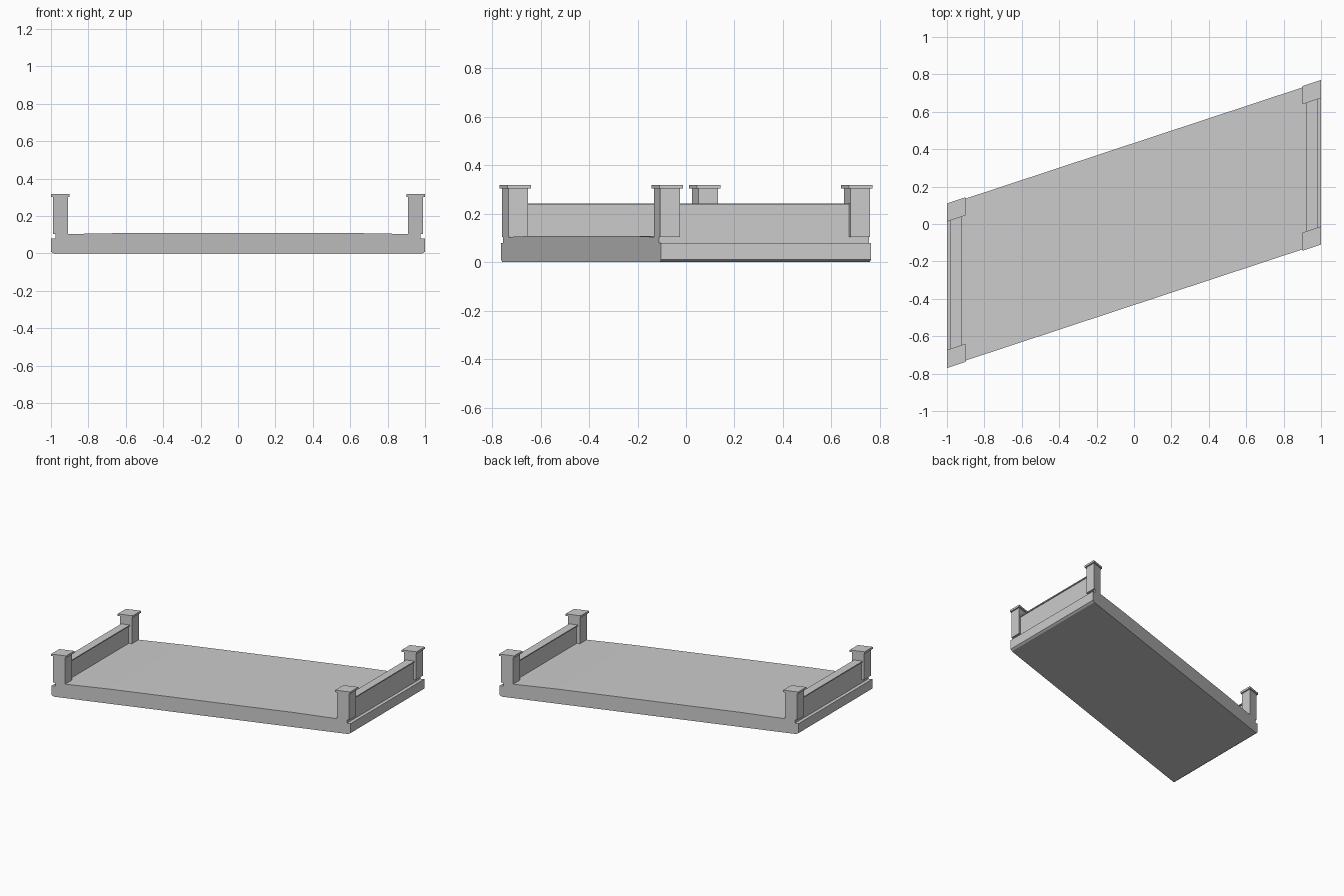
import bpy

if "Cube" in bpy.data.objects:
    bpy.data.objects.remove(bpy.data.objects["Cube"])

SLOPE = 0.33   # the whole bridge is skewed: y grows with x

stone = bpy.data.materials.new("grey stone")
stone.diffuse_color = (0.6, 0.6, 0.6, 1)
stone.use_nodes = True
stone.node_tree.nodes["Principled BSDF"].inputs["Base Color"].default_value = stone.diffuse_color


def extrude_y(name, profile, y0, y1):
    """Extrude a counter-clockwise xz profile along y, then skew it."""
    n = len(profile)
    verts = [(x, y + SLOPE * x, z) for y in (y0, y1) for x, z in profile]
    faces = [tuple(range(n)), tuple(reversed(range(n, 2 * n)))]
    faces += [(i, i + n, (i + 1) % n + n, (i + 1) % n) for i in range(n)]
    mesh = bpy.data.meshes.new(name)
    mesh.from_pydata(verts, [], faces)
    mesh.materials.append(stone)
    obj = bpy.data.objects.new(name, mesh)
    bpy.context.collection.objects.link(obj)
    return obj


def skew_box(name, xa, xb, ya, yb, z0, z1):
    x0, x1 = sorted((xa, xb))
    y0, y1 = sorted((ya, yb))
    return extrude_y(name, [(x0, z0), (x1, z0), (x1, z1), (x0, z1)], y0, y1)


# Deck slab with chamfered bottom, side ledges and a slight crown
half = [(0.985, 0), (1, 0.01), (1, 0.08), (0.975, 0.08),
        (0.975, 0.104), (0.9, 0.104), (0.62, 0.109)]
extrude_y("deck", half + [(-x, z) for x, z in reversed(half)], -0.433, 0.433)

for sx, side in ((-1, "left"), (1, "right")):
    # Parapet wall with a slightly wider coping
    skew_box(side + "_parapet", sx * 0.932, sx * 0.975, -0.36, 0.36, 0.08, 0.235)
    skew_box(side + "_coping", sx * 0.923, sx * 0.982, -0.36, 0.36, 0.235, 0.243)
    for sy, end in ((-1, "front"), (1, "back")):
        # Corner post and its cap
        skew_box(f"{side}_{end}_post", sx * 0.91, sx * 0.99,
                 sy * 0.352, sy * 0.433, 0.104, 0.303)
        skew_box(f"{side}_{end}_cap", sx * 0.9, sx,
                 sy * 0.343, sy * 0.44, 0.303, 0.318)
